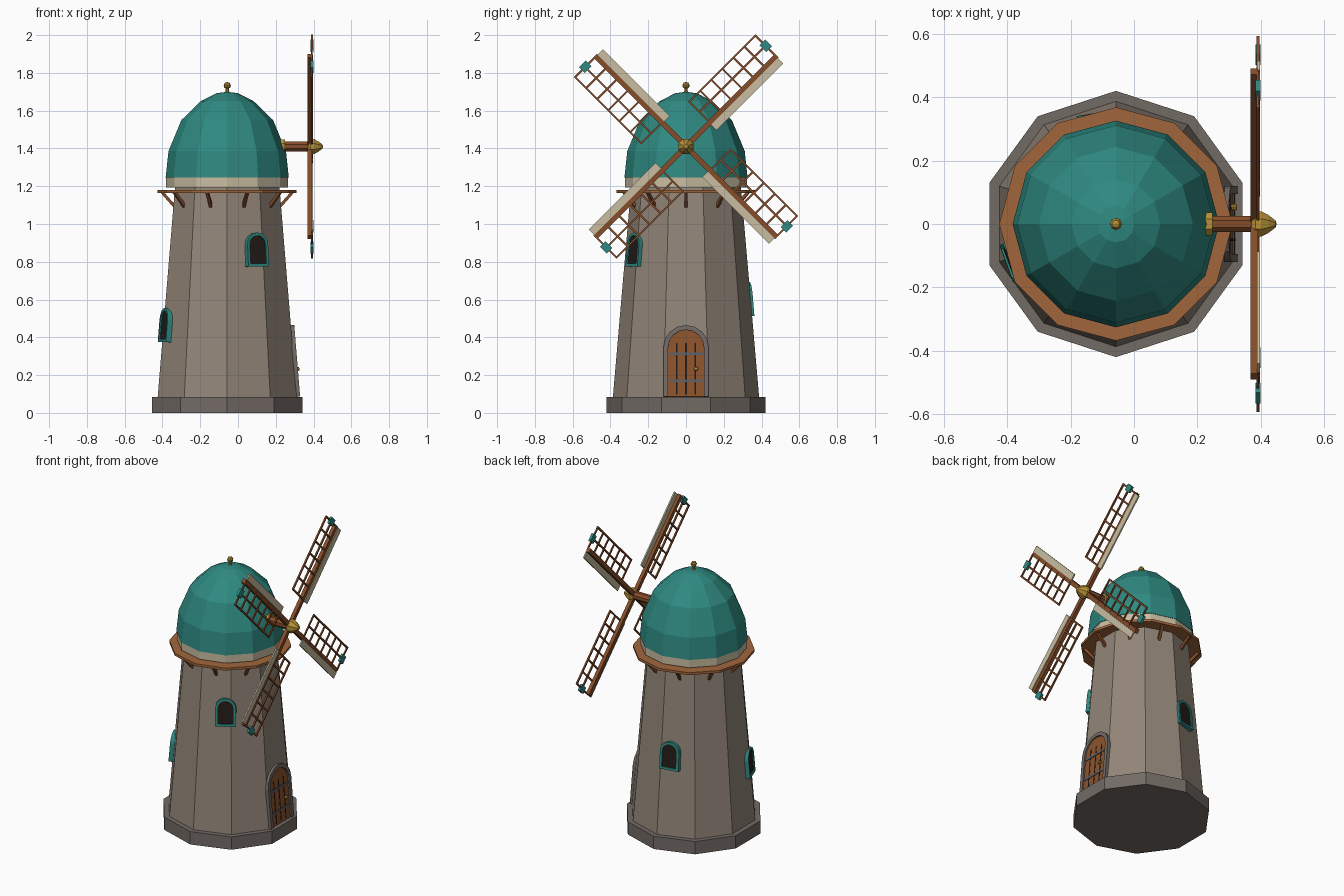
import bpy, bmesh, math
from mathutils import Matrix, Vector

if "Cube" in bpy.data.objects:
    bpy.data.objects.remove(bpy.data.objects["Cube"])

CX = -0.057                       # tower axis
SLOPE = math.atan(0.0823)         # lean of the tower walls
HUB_Z = 1.41


def material(name, r, g, b):
    m = bpy.data.materials.new(name)
    m.diffuse_color = [(c / 255) ** 2.2 for c in (r, g, b)] + [1]
    m.use_nodes = True
    m.node_tree.nodes["Principled BSDF"].inputs["Base Color"].default_value = m.diffuse_color
    return m


STONE = material("wall stone", 145, 132, 120)
BASE = material("base stone", 114, 106, 101)
TEAL = material("teal", 50, 136, 128)
CREAM = material("cream", 200, 188, 160)
WOOD = material("brown wood", 132, 78, 46)
DECK = material("light wood", 160, 102, 62)
DOOR = material("door wood", 140, 84, 48)
DARK = material("dark opening", 40, 33, 31)
IRON = material("iron", 92, 94, 102)
GOLD = material("gold", 182, 144, 58)


def finish(name, bm, mat, matrix=Matrix()):
    bmesh.ops.remove_doubles(bm, verts=bm.verts, dist=1e-5)
    bmesh.ops.transform(bm, matrix=matrix, verts=bm.verts)
    bmesh.ops.recalc_face_normals(bm, faces=bm.faces)
    me = bpy.data.meshes.new(name)
    bm.to_mesh(me)
    bm.free()
    me.materials.append(mat)
    ob = bpy.data.objects.new(name, me)
    bpy.context.collection.objects.link(ob)
    return ob


def lathe(name, profile, sides, mat, matrix, turn=0.0):
    """Faceted solid of revolution from (radius, height) points."""
    bm = bmesh.new()
    rings = []
    for r, z in profile:
        ring = []
        for i in range(sides):
            a = turn + math.tau * i / sides
            ring.append(bm.verts.new((r * math.cos(a), r * math.sin(a), z)))
        rings.append(ring)
    for lo, hi in zip(rings, rings[1:]):
        for i in range(sides):
            j = (i + 1) % sides
            bm.faces.new((lo[i], lo[j], hi[j], hi[i]))
    bm.faces.new(rings[0])
    if profile[-1][0] > 0:
        bm.faces.new(rings[-1])
    return finish(name, bm, mat, matrix)


def boxes(name, spans, mat, matrix):
    """One mesh of boxes, each given as three (low, high) spans."""
    bm = bmesh.new()
    for s in spans:
        mid = Vector([(a + b) / 2 for a, b in s])
        size = [b - a for a, b in s]
        bmesh.ops.create_cube(bm, size=1, matrix=Matrix.Translation(mid) @ Matrix.Diagonal((*size, 1)))
    return finish(name, bm, mat, matrix)


def frame_matrix(x, y, z, origin):
    m = Matrix((x, y, z)).transposed().to_4x4()
    m.translation = origin
    return m


def wall_matrix(angle, r, z):
    """Local x runs along the wall, y up it, z out of it."""
    n = Vector((math.cos(angle) * math.cos(SLOPE), math.sin(angle) * math.cos(SLOPE), math.sin(SLOPE)))
    t = Vector((-math.sin(angle), math.cos(angle), 0))
    return frame_matrix(t, n.cross(t), n, (CX + r * math.cos(angle), r * math.sin(angle), z))


def arch(half, straight, bottom=0.0, segs=8):
    pts = [(half, bottom)]
    for i in range(segs + 1):
        a = math.pi * i / segs
        pts.append((half * math.cos(a), straight + half * math.sin(a)))
    return pts + [(-half, bottom)]


def plate(name, pts, d0, d1, mat, matrix):
    bm = bmesh.new()
    f = bm.faces.new([bm.verts.new((x, y, d0)) for x, y in pts])
    new = bmesh.ops.extrude_face_region(bm, geom=[f])["geom"]
    bmesh.ops.translate(bm, vec=(0, 0, d1 - d0), verts=[v for v in new if isinstance(v, bmesh.types.BMVert)])
    # keep the back cap so the plate is closed
    if not f.is_valid:
        bm.faces.new([v for v in bm.verts if abs(v.co.z - d0) < 1e-6])
    return finish(name, bm, mat, matrix)


def surround(name, outer, inner, d0, d1, mat, matrix, closed):
    bm = bmesh.new()
    rows = [[bm.verts.new(p) for p in ((*o, d0), (*o, d1), (*i, d1), (*i, d0))] for o, i in zip(outer, inner)]
    pairs = list(zip(rows, rows[1:])) + ([(rows[-1], rows[0])] if closed else [])
    for a, b in pairs:
        for k in range(4):
            bm.faces.new((a[k], a[(k + 1) % 4], b[(k + 1) % 4], b[k]))
    if not closed:
        bm.faces.new(rows[0])
        bm.faces.new(rows[-1])
    return finish(name, bm, mat, matrix)


# Tower body: ten sides with a flat side towards +x
axis = Matrix.Translation((CX, 0, 0))
turn = math.pi / 10
lathe("base_plinth", [(0.42, 0), (0.42, 0.085)], 10, BASE, axis, turn)
lathe("tower_wall", [(0.387, 0.085), (0.2905, 1.2)], 10, STONE, axis, turn)

# Gallery deck, dome and finial
lathe("gallery_deck", [(0.368, 1.165), (0.368, 1.181)], 12, DECK, axis)
lathe("dome_band", [(0.323, 1.193), (0.323, 1.247)], 12, CREAM, axis)
lathe("dome", [(0.326, 1.246), (0.311, 1.386), (0.243, 1.55), (0.14, 1.65), (0.058, 1.692), (0, 1.70)],
      12, TEAL, axis)
lathe("finial", [(0.016, 1.685), (0.009, 1.705), (0.009, 1.718), (0.017, 1.724), (0.019, 1.736),
                 (0.012, 1.748), (0, 1.752)], 8, GOLD, axis)

# Slanted struts under the deck, one per wall
for k in range(10):
    a = math.tau * k / 10
    out = Vector((math.cos(a), math.sin(a), 0))
    low = Vector((CX, 0, 1.085)) + out * 0.272
    high = Vector((CX, 0, 1.168)) + out * 0.345
    d = (high - low).normalized()
    side = Vector((-math.sin(a), math.cos(a), 0))
    boxes("deck_strut", [((-0.008, 0.008), (-0.008, 0.008), (0, (high - low).length))], WOOD,
          frame_matrix(side, d.cross(side), d, low))

# Door with stone surround, plank gaps, iron straps and knob
dm = wall_matrix(0, 0.368, 0.085)
surround("door_surround", arch(0.12, 0.26), arch(0.095, 0.26), -0.02, 0.018, BASE, dm, False)
plate("door", arch(0.096, 0.26), -0.02, 0.008, DOOR, dm)
boxes("door_plank_gaps", [((x - 0.004, x + 0.004), (0.012, 0.285), (0.004, 0.0095)) for x in (-0.05, 0, 0.05)],
      DARK, dm)
boxes("door_straps", [((-0.093, 0.093), (z - 0.007, z + 0.007), (0.004, 0.012)) for z in (0.085, 0.228)],
      IRON, dm)
lathe("door_knob", [(0.006, 0.005), (0.012, 0.016), (0.008, 0.025), (0, 0.027)], 8, GOLD,
      dm @ Matrix.Translation((0.053, 0.147, 0)))

# Arched windows spiralling round the tower
for deg, z in ((-60, 0.865), (200, 0.465), (100, 0.603)):
    radius = 0.387 - 0.0866 * (z - 0.085)
    wm = wall_matrix(math.radians(deg), radius, z)
    surround("window_frame", arch(0.063, 0.027, -0.09), arch(0.048, 0.027, -0.075), -0.04, 0.007,
             TEAL, wm, True)
    plate("window_pane", arch(0.049, 0.027, -0.076), -0.04, 0.0, DARK, wm)

# Windshaft and hub along +x
shaft = Matrix.Translation((0, 0, HUB_Z)) @ Matrix.Rotation(math.pi / 2, 4, 'Y')
lathe("shaft_collar", [(0.04, 0.222), (0.04, 0.248)], 8, GOLD, shaft, math.pi / 8)
lathe("windshaft", [(0.028, 0.2), (0.028, 0.385)], 8, WOOD, shaft, math.pi / 8)
lathe("hub", [(0.03, 0.37), (0.043, 0.383), (0.043, 0.402), (0.03, 0.425), (0.012, 0.447), (0, 0.45)],
      8, GOLD, shaft, math.pi / 8)

# Four sails: stock, wind board, lattice and end tag
for k in range(4):
    a = math.pi / 4 + math.pi / 2 * k
    u = Vector((0, math.cos(a), math.sin(a)))
    w = Vector((0, -math.sin(a), math.cos(a)))
    sm = frame_matrix(u, w, Vector((1, 0, 0)), (0, 0, HUB_Z))
    boxes("sail_stock", [((0, 0.68), (-0.014, 0.014), (0.368, 0.392))], WOOD, sm)
    boxes("sail_board", [((0.175, 0.675), (-0.053, -0.012), (0.388, 0.397))], CREAM, sm)
    bars = [((0.18, 0.68), (v - 0.005, v + 0.005), (0.386, 0.396)) for v in (0.08, 0.155)]
    for i in range(7):
        c = 0.18 + 0.495 * i / 6
        bars.append(((c - 0.005, c + 0.005), (0, 0.16), (0.387, 0.395)))
    boxes("sail_lattice", bars, WOOD, sm)
    boxes("sail_tag", [((0.655, 0.697), (0.054, 0.104), (0.383, 0.399))], TEAL, sm)
